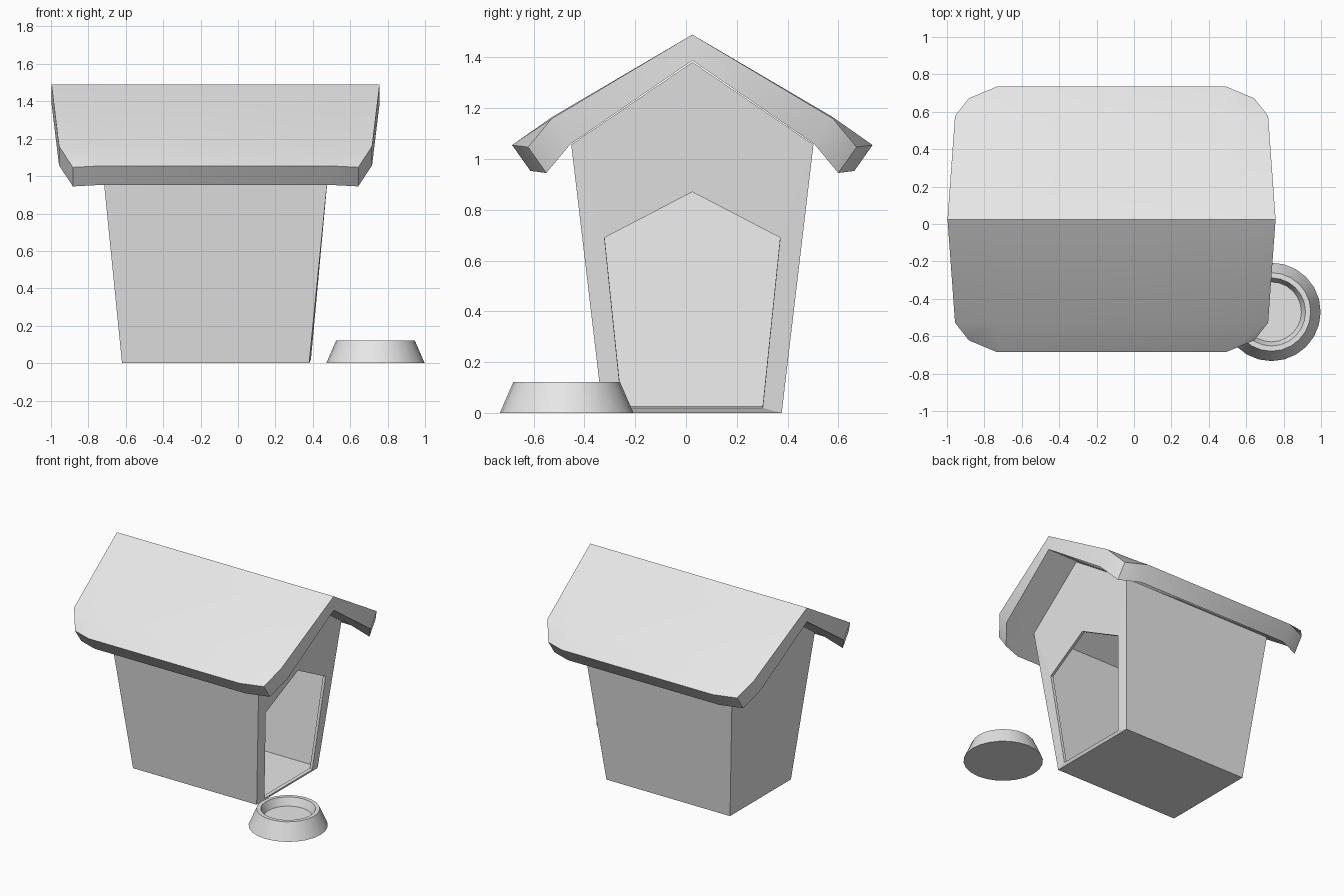
import bpy, bmesh, math

if "Cube" in bpy.data.objects:
    bpy.data.objects.remove(bpy.data.objects["Cube"], do_unlink=True)

grey = bpy.data.materials.new("light_grey")
grey.use_nodes = True
grey.diffuse_color = (0.8, 0.8, 0.8, 1)
grey.node_tree.nodes["Principled BSDF"].inputs["Base Color"].default_value = (0.8, 0.8, 0.8, 1)

CX, CY = -0.12, 0.025  # centre of the house


def finish(name, bm, loc, smooth=None):
    """Turn a bmesh into a named object, with optional angle-limited smoothing."""
    bmesh.ops.recalc_face_normals(bm, faces=bm.faces)
    mesh = bpy.data.meshes.new(name)
    bm.to_mesh(mesh)
    bm.free()
    mesh.materials.append(grey)
    ob = bpy.data.objects.new(name, mesh)
    ob.location = loc
    bpy.context.collection.objects.link(ob)
    if smooth:
        bpy.ops.object.select_all(action='DESELECT')
        ob.select_set(True)
        bpy.context.view_layer.objects.active = ob
        bpy.ops.object.shade_smooth_by_angle(angle=math.radians(smooth))
    return ob


def bridge(bm, a, b):
    """Join two closed vertex loops with quads."""
    n = len(a)
    for i in range(n):
        j = (i + 1) % n
        bm.faces.new((a[i], a[j], b[j], b[i]))


# House: flared walls with a gable, thin shell, open doorway on one end
def gable(bm, side, half_base, half_eave, base, eave, peak):
    outline = [(-half_base, base), (half_base, base), (half_eave, eave),
               (0, peak), (-half_eave, eave)]
    return [bm.verts.new((side * (0.5 + 0.1 * z), y, z)) for y, z in outline]


bm = bmesh.new()
back = gable(bm, -1, 0.352, 0.477, 0, 1.057, 1.382)
front = gable(bm, 1, 0.352, 0.477, 0, 1.057, 1.382)
door = gable(bm, 1, 0.277, 0.346, 0.02, 0.69, 0.87)
for v in door[:2]:
    v.co.x += 0.008
bm.faces.new(back)
bridge(bm, back, front)
bridge(bm, front, door)
house = finish("house_walls", bm, (CX, CY, 0))
shell = house.modifiers.new("wall_thickness", 'SOLIDIFY')
shell.thickness = 0.02
shell.offset = -1
shell.use_even_offset = True

# Roof: rows from eave to eave, each (y, z in the middle, end half-length, z at the end)
half_rows = [(0, 1.49, 0.877, 1.49, 0), (0.553, 1.165, 0.837, 1.16, 0)]
MID = 0.612
bm = bmesh.new()


def roof_row(y, z_mid, x_end, z_end, y_in, sign, drop):
    shift = 0.072 if drop and y else 0
    row = []
    for x in (-x_end, -MID, MID, x_end):
        at_end = abs(x) > MID
        yy = y - (y_in if at_end else 0) - shift
        row.append(bm.verts.new((x, sign * yy, (z_end if at_end else z_mid) - drop)))
    return row


eave = (0.71, 1.055, 0.763, 1.047, 0.063)
half_rows.append(eave)
layers = []
for drop in (0, 0.102):
    rows = [roof_row(*r, -1, drop) for r in reversed(half_rows[1:])]
    rows += [roof_row(*r, 1, drop) for r in half_rows]
    for a, b in zip(rows, rows[1:]):
        for i in range(3):
            bm.faces.new((a[i], a[i + 1], b[i + 1], b[i]))
    # Perimeter loop, used for the rim
    layers.append(rows[0] + [r[-1] for r in rows[1:-1]]
                  + rows[-1][::-1] + [r[0] for r in rows[-2:0:-1]])
bridge(bm, *layers)
finish("roof", bm, (CX, CY, 0), 35)

# Food bowl: turned profile, closed by discs at the bottom and inside
profile = [(0.263, 0), (0.21, 0.122), (0.182, 0.122), (0.16, 0.065)]
SIDES = 24
bm = bmesh.new()
rings = [[bm.verts.new((r * math.cos(math.tau * i / SIDES),
                        r * math.sin(math.tau * i / SIDES), z))
          for i in range(SIDES)] for r, z in profile]
for a, b in zip(rings, rings[1:]):
    bridge(bm, a, b)
bm.faces.new(rings[0])
bm.faces.new(rings[-1])
finish("food_bowl", bm, (0.735, -0.47, 0), 30)
